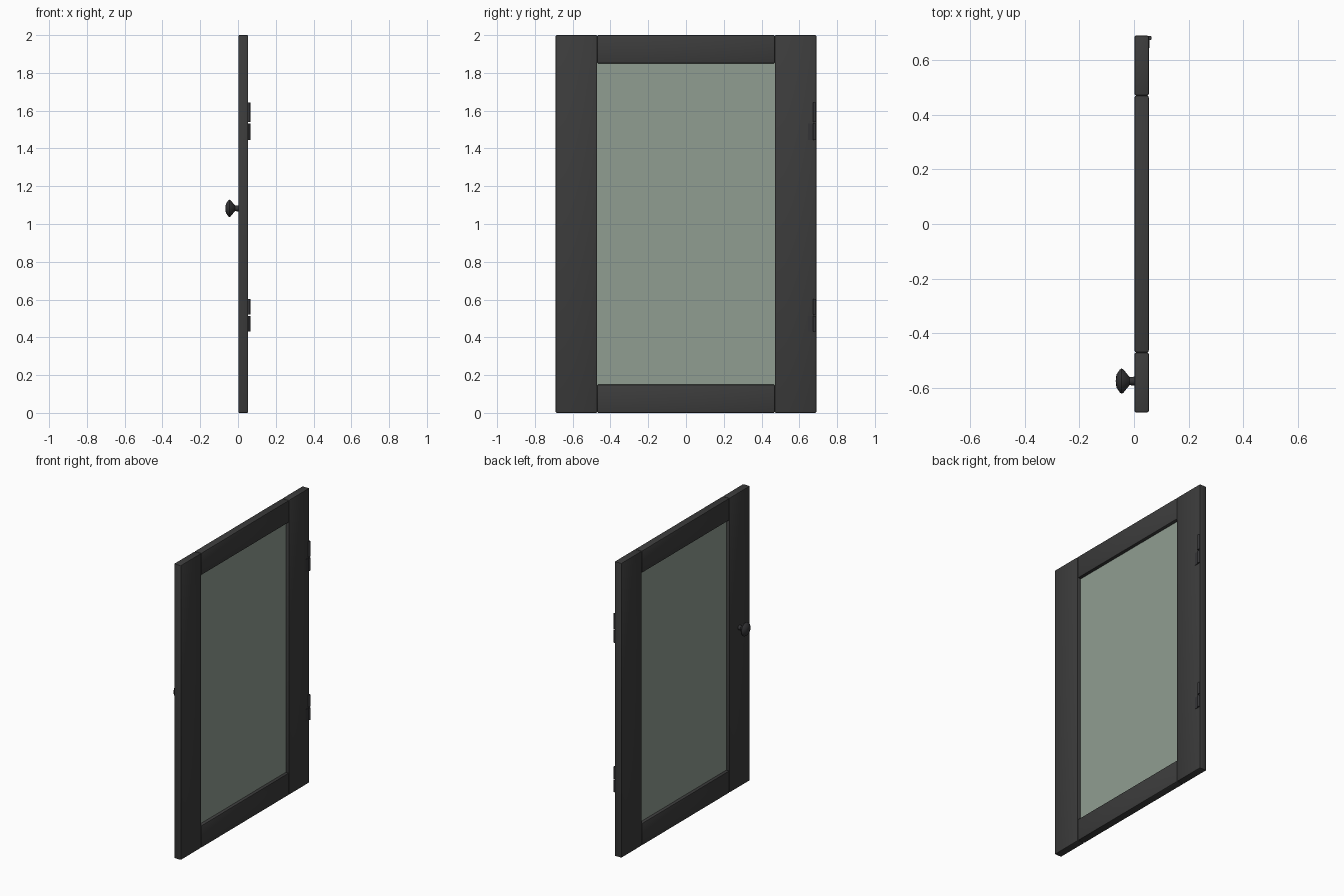
import bpy, bmesh, math
from mathutils import Matrix

old = bpy.data.objects.get("Cube")
if old:
    bpy.data.objects.remove(old, do_unlink=True)


def material(name, rgb):
    m = bpy.data.materials.new(name)
    m.use_nodes = True
    m.diffuse_color = (*rgb, 1)
    m.node_tree.nodes["Principled BSDF"].inputs["Base Color"].default_value = (*rgb, 1)
    return m


CHARCOAL = material("charcoal", (0.045, 0.045, 0.045))
GLASS = material("grey green glass", (0.28, 0.34, 0.285))
METAL = material("dark metal", (0.035, 0.035, 0.038))


def finish(name, bm, mat, smooth=False):
    bmesh.ops.recalc_face_normals(bm, faces=bm.faces)
    me = bpy.data.meshes.new(name)
    bm.to_mesh(me)
    bm.free()
    me.materials.append(mat)
    ob = bpy.data.objects.new(name, me)
    bpy.context.collection.objects.link(ob)
    if smooth:
        bpy.ops.object.select_all(action='DESELECT')
        ob.select_set(True)
        bpy.context.view_layer.objects.active = ob
        bpy.ops.object.shade_smooth_by_angle(angle=math.radians(35))
    return ob


def box(name, lo, hi, mat, bevel=0):
    bm = bmesh.new()
    size = [b - a for a, b in zip(lo, hi)]
    mid = [(a + b) / 2 for a, b in zip(lo, hi)]
    bmesh.ops.create_cube(bm, size=1, matrix=Matrix.Translation(mid) @ Matrix.Diagonal((*size, 1)))
    if bevel:
        bmesh.ops.bevel(bm, geom=bm.edges[:], offset=bevel, segments=2,
                        profile=0.5, affect='EDGES')
    return finish(name, bm, mat, bevel > 0)


def cylinder(name, centre, radius, height, mat):
    bm = bmesh.new()
    bmesh.ops.create_cone(bm, cap_ends=True, segments=16, radius1=radius, radius2=radius,
                          depth=height, matrix=Matrix.Translation(centre))
    return finish(name, bm, mat, True)


# Door frame: two full height stiles with rails between them
X0, X1 = 0.002, 0.054
W, INNER, RAIL = 0.69, 0.47, 0.15
box("right_stile", (X0, -W, 0), (X1, -INNER, 2), CHARCOAL, 0.006)
box("left_stile", (X0, INNER, 0), (X1, W, 2), CHARCOAL, 0.006)
box("bottom_rail", (X0, -INNER, 0), (X1, INNER, RAIL), CHARCOAL, 0.006)
box("top_rail", (X0, -INNER, 2 - RAIL), (X1, INNER, 2), CHARCOAL, 0.006)

# Glass pane set midway in the frame
box("glass_pane", (0.024, -INNER - 0.01, RAIL - 0.01),
    (0.032, INNER + 0.01, 2 - RAIL + 0.01), GLASS)

# Knob: a turned profile of (distance from door, radius)
profile = [(0, 0.016), (0.018, 0.015), (0.024, 0.022), (0.042, 0.044),
           (0.048, 0.046), (0.054, 0.042), (0.066, 0.024), (0.068, 0.012), (0.069, 0)]
bm = bmesh.new()
verts = [bm.verts.new((-d, -0.575 + r, 1.083)) for d, r in profile]
edges = [bm.edges.new(pair) for pair in zip(verts, verts[1:])]
bmesh.ops.spin(bm, geom=verts + edges, cent=(0, -0.575, 1.083), axis=(1, 0, 0),
               angle=math.tau, steps=24)
bmesh.ops.remove_doubles(bm, verts=bm.verts, dist=0.0005)
bmesh.ops.translate(bm, verts=bm.verts, vec=(X0, 0, 0))
finish("knob", bm, METAL, True)

# Hinges: split knuckle with a leaf beside the lower half
for label, low, split, high in (("upper", 1.445, 1.535, 1.643), ("lower", 0.432, 0.517, 0.602)):
    for part, a, b in (("bottom", low, split - 0.004), ("top", split + 0.004, high)):
        cylinder(f"{label}_hinge_{part}_knuckle", (0.057, 0.681, (a + b) / 2),
                 0.008, b - a, METAL)
    box(f"{label}_hinge_leaf", (X1 - 0.004, 0.645, low),
        (X1 + 0.003, 0.681, split - 0.004), METAL)
